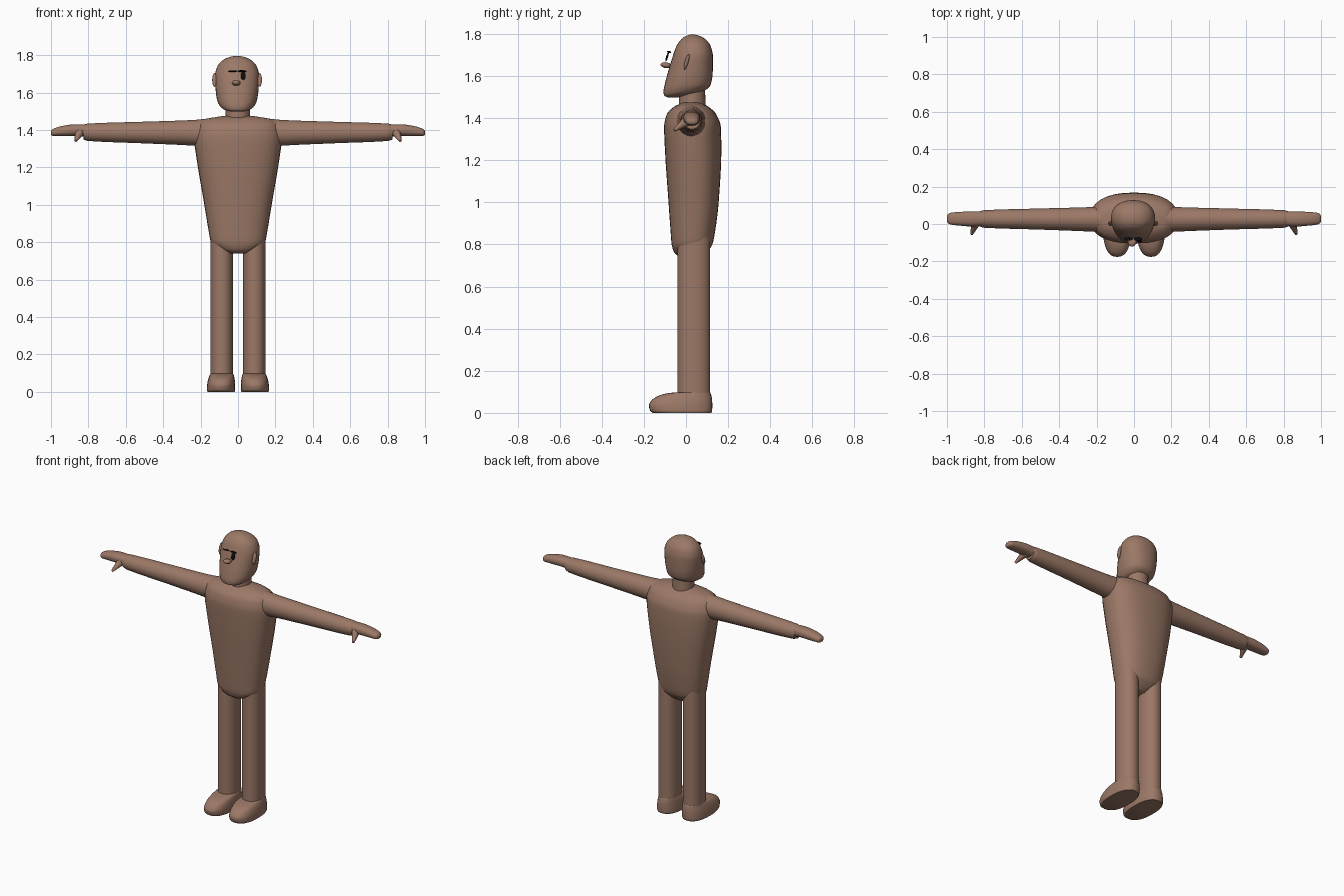
import bpy, bmesh, math
from mathutils import Vector, Matrix

if "Cube" in bpy.data.objects:
    bpy.data.objects.remove(bpy.data.objects["Cube"])


def material(name, rgb):
    m = bpy.data.materials.new(name)
    m.diffuse_color = (*rgb, 1)
    m.use_nodes = True
    m.node_tree.nodes["Principled BSDF"].inputs["Base Color"].default_value = m.diffuse_color
    return m


SKIN = material("brown skin", (0.33, 0.19, 0.135))
BLACK = material("black", (0.004, 0.004, 0.004))


def refine(rows, steps):
    """Smoothly interpolate sections along their first value without overshoot."""
    slopes = [[(b - a) / (q[0] - p[0]) for a, b in zip(p, q)] for p, q in zip(rows, rows[1:])]
    tan = [slopes[0]]
    for s, t in zip(slopes, slopes[1:]):
        tan.append([2 * a * b / (a + b) if a * b > 0 else 0 for a, b in zip(s, t)])
    tan.append(slopes[-1])
    out = []
    for i in range(len(rows) - 1):
        h = rows[i + 1][0] - rows[i][0]
        for k in range(steps):
            t = k / steps
            w = (2*t**3 - 3*t**2 + 1, (t**3 - 2*t**2 + t) * h, 3*t**2 - 2*t**3, (t**3 - t**2) * h)
            out.append([w[0]*a + w[1]*m + w[2]*b + w[3]*n for a, m, b, n in
                        zip(rows[i], tan[i], rows[i + 1], tan[i + 1])])
    return out + [list(rows[-1])]


def finish(name, bm, mat, mirror=False, angle=50):
    bmesh.ops.recalc_face_normals(bm, faces=bm.faces)
    me = bpy.data.meshes.new(name)
    bm.to_mesh(me)
    bm.free()
    me.materials.append(mat)
    ob = bpy.data.objects.new(name, me)
    bpy.context.collection.objects.link(ob)
    bpy.ops.object.select_all(action='DESELECT')
    bpy.context.view_layer.objects.active = ob
    ob.select_set(True)
    bpy.ops.object.shade_smooth_by_angle(angle=math.radians(angle))
    if mirror:
        ob.modifiers.new("mirror", 'MIRROR').use_mirror_merge = False
    return ob


def loft(name, rows, axis='z', power=2.0, sides=32, steps=4, mirror=False):
    """Rows: position, then low and high limits on the two cross axes."""
    bm = bmesh.new()
    rings = []
    for p, a0, a1, b0, b1 in refine(rows, steps):
        ring = []
        for i in range(sides):
            t = 2 * math.pi * i / sides
            c, s = math.cos(t), math.sin(t)
            a = (a0 + a1) / 2 + (a1 - a0) / 2 * math.copysign(abs(c) ** (2 / power), c)
            b = (b0 + b1) / 2 + (b1 - b0) / 2 * math.copysign(abs(s) ** (2 / power), s)
            ring.append(bm.verts.new((a, b, p) if axis == 'z' else (p, a, b)))
        rings.append(ring)
    for r, q in zip(rings, rings[1:]):
        for i in range(sides):
            j = (i + 1) % sides
            bm.faces.new((r[i], r[j], q[j], q[i]))
    bm.faces.new(rings[0])
    bm.faces.new(rings[-1])
    return finish(name, bm, SKIN, mirror)


def ellipsoid(name, centre, radii, mat, rot_x=0, rot_y=0, mirror=False):
    bm = bmesh.new()
    bmesh.ops.create_uvsphere(bm, u_segments=16, v_segments=10, radius=1)
    m = (Matrix.Translation(centre) @ Matrix.Rotation(rot_x, 4, 'X')
         @ Matrix.Rotation(rot_y, 4, 'Y') @ Matrix.Diagonal((*radii, 1)))
    bmesh.ops.transform(bm, matrix=m, verts=bm.verts)
    return finish(name, bm, mat, mirror)


# Torso, tapering down to the hips
loft("torso", [
    (0.74, -0.05, 0.05, -0.03, 0.07), (0.76, -0.10, 0.10, -0.055, 0.095),
    (0.80, -0.145, 0.145, -0.068, 0.125), (0.86, -0.157, 0.157, -0.073, 0.138),
    (1.00, -0.180, 0.180, -0.083, 0.155), (1.25, -0.222, 0.222, -0.100, 0.168),
    (1.36, -0.235, 0.235, -0.104, 0.165), (1.42, -0.222, 0.222, -0.090, 0.142),
    (1.455, -0.185, 0.185, -0.055, 0.105), (1.475, -0.08, 0.08, -0.01, 0.06)], power=2.4)

# Neck and head
loft("neck", [(1.44, -0.067, 0.063, -0.033, 0.093), (1.57, -0.067, 0.063, -0.033, 0.090)])
loft("head", [
    (1.498, -0.04, 0.03, -0.085, -0.04), (1.507, -0.07, 0.06, -0.104, 0.01),
    (1.525, -0.095, 0.085, -0.107, 0.08), (1.56, -0.112, 0.102, -0.101, 0.118),
    (1.62, -0.120, 0.110, -0.085, 0.127), (1.69, -0.123, 0.113, -0.064, 0.128),
    (1.74, -0.110, 0.100, -0.046, 0.118), (1.775, -0.078, 0.068, -0.022, 0.092),
    (1.79, -0.045, 0.035, 0.0, 0.065), (1.796, -0.015, 0.005, 0.018, 0.045)], power=2.2)
for side, x in (("left", 0.115), ("right", -0.125)):
    ellipsoid(side + "_ear", (x, 0.003, 1.667), (0.013, 0.009, 0.038), SKIN, rot_x=-0.28)

# Face details standing in front of the head
ellipsoid("nose", (-0.01, -0.095, 1.651), (0.023, 0.026, 0.014), SKIN, rot_x=-0.15)
ellipsoid("right_brow", (-0.03, -0.08, 1.714), (0.024, 0.010, 0.004), BLACK, rot_x=-0.3)
ellipsoid("left_brow", (0.022, -0.08, 1.714), (0.024, 0.010, 0.005), BLACK, rot_x=-0.3)
ellipsoid("eye", (0.028, -0.09, 1.690), (0.013, 0.005, 0.023), BLACK, rot_x=-0.3)

# Arms with a cuff-like step at the wrist
loft("arm", [
    (0.15, -0.045, 0.095, 1.305, 1.462), (0.24, -0.040, 0.090, 1.316, 1.453),
    (0.50, -0.030, 0.083, 1.328, 1.444), (0.80, -0.020, 0.074, 1.341, 1.434),
    (0.825, -0.013, 0.068, 1.348, 1.428)], axis='x', mirror=True)
loft("hand", [
    (0.80, -0.010, 0.066, 1.362, 1.430), (0.87, -0.013, 0.067, 1.368, 1.430),
    (0.94, -0.008, 0.064, 1.367, 1.421), (0.98, -0.003, 0.060, 1.367, 1.409),
    (0.995, 0.005, 0.052, 1.370, 1.401), (1.0, 0.015, 0.040, 1.376, 1.394)],
    axis='x', power=2.3, mirror=True)

# Thumb, a small cone pointing forward and down
bm = bmesh.new()
start, end = Vector((0.845, 0.01, 1.39)), Vector((0.868, -0.055, 1.342))
rot = (end - start).to_track_quat('Z', 'Y').to_matrix().to_4x4()
bmesh.ops.create_cone(bm, cap_ends=True, segments=14, radius1=0.026, radius2=0.007,
                      depth=(end - start).length,
                      matrix=Matrix.Translation((start + end) / 2) @ rot)
finish("thumb", bm, SKIN, mirror=True)

# Straight legs and rounded shoes
loft("leg", [(0.07, 0.027, 0.147, -0.040, 0.115), (0.84, 0.027, 0.147, -0.040, 0.115)],
     power=2.2, mirror=True)
loft("foot", [
    (0.0, 0.018, 0.163, -0.158, 0.120), (0.01, 0.015, 0.166, -0.170, 0.124),
    (0.035, 0.015, 0.165, -0.176, 0.125), (0.060, 0.017, 0.161, -0.163, 0.124),
    (0.080, 0.020, 0.155, -0.133, 0.121), (0.092, 0.024, 0.150, -0.095, 0.118),
    (0.098, 0.028, 0.146, -0.05, 0.115)], power=2.4, mirror=True)
